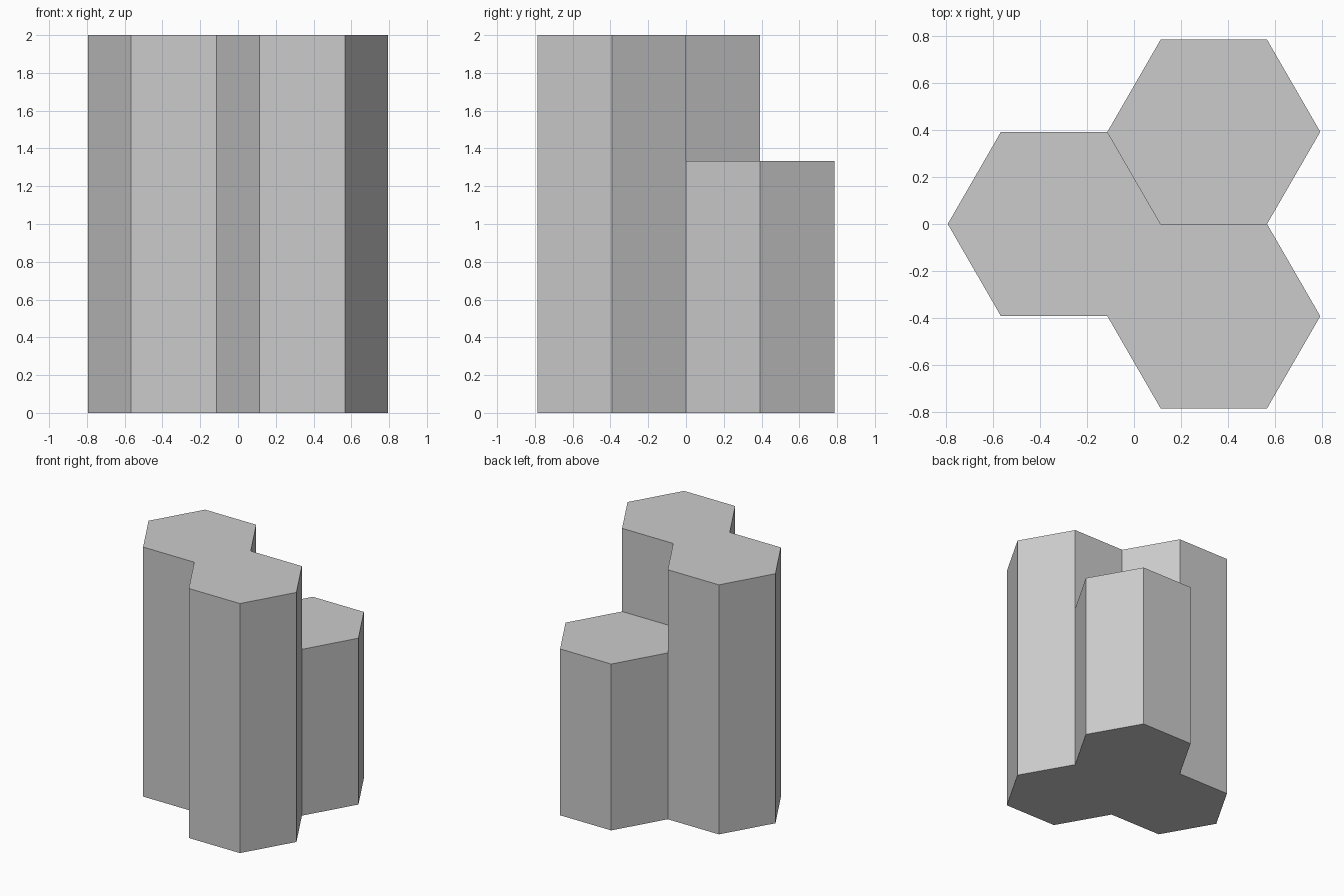
import bpy
import bmesh
from math import cos, sin, radians, sqrt

RADIUS = 0.4533
APOTHEM = RADIUS * sqrt(3) / 2
SHORT, TALL = 4 / 3, 2.0

cube = bpy.data.objects.get("Cube")
if cube:
    bpy.data.objects.remove(cube, do_unlink=True)

# Plain grey for every column
grey = bpy.data.materials.new("plain_grey")
grey.use_nodes = True
colour = (0.6, 0.6, 0.6, 1)
grey.diffuse_color = colour
grey.node_tree.nodes["Principled BSDF"].inputs["Base Color"].default_value = colour

bm = bmesh.new()


def add_hexagon(x, y):
    angles = [radians(60 * i) for i in range(6)]
    return bm.faces.new([bm.verts.new((x + RADIUS * cos(a), y + RADIUS * sin(a), 0))
                         for a in angles])


def raise_faces(faces, height):
    """Extrude the faces straight up and return the new caps."""
    new = bmesh.ops.extrude_face_region(bm, geom=faces)["geom"]
    bmesh.ops.translate(bm, vec=(0, 0, height),
                        verts=[g for g in new if isinstance(g, bmesh.types.BMVert)])
    return [g for g in new if isinstance(g, bmesh.types.BMFace)]


# Footprint: three hexagons meeting at one corner
offset = RADIUS * 0.75
for x, y in ((-offset, 0), (offset, -APOTHEM), (offset, APOTHEM)):
    add_hexagon(x, y)
bmesh.ops.remove_doubles(bm, verts=bm.verts[:], dist=0.001)

# Keep a floor, raise all columns, then raise the two tall ones further
floor = bm.faces[:]
bmesh.ops.duplicate(bm, geom=floor)
caps = raise_faces(floor, SHORT)
tall = [f for f in caps
        if not (f.calc_center_median().x > 0 and f.calc_center_median().y > 0)]
raise_faces(tall, TALL - SHORT)
bmesh.ops.delete(bm, geom=[f for f in floor if f.is_valid], context="FACES")
bmesh.ops.delete(bm, geom=[f for f in tall if f.is_valid], context="FACES")

# Weld and merge coplanar faces into clean walls and caps
bmesh.ops.remove_doubles(bm, verts=bm.verts[:], dist=0.001)
bmesh.ops.dissolve_limit(bm, angle_limit=radians(1), verts=bm.verts[:], edges=bm.edges[:])
bmesh.ops.recalc_face_normals(bm, faces=bm.faces[:])

mesh = bpy.data.meshes.new("hexagonal_columns")
bm.to_mesh(mesh)
bm.free()
mesh.materials.append(grey)
columns = bpy.data.objects.new("hexagonal_columns", mesh)
bpy.context.collection.objects.link(columns)
